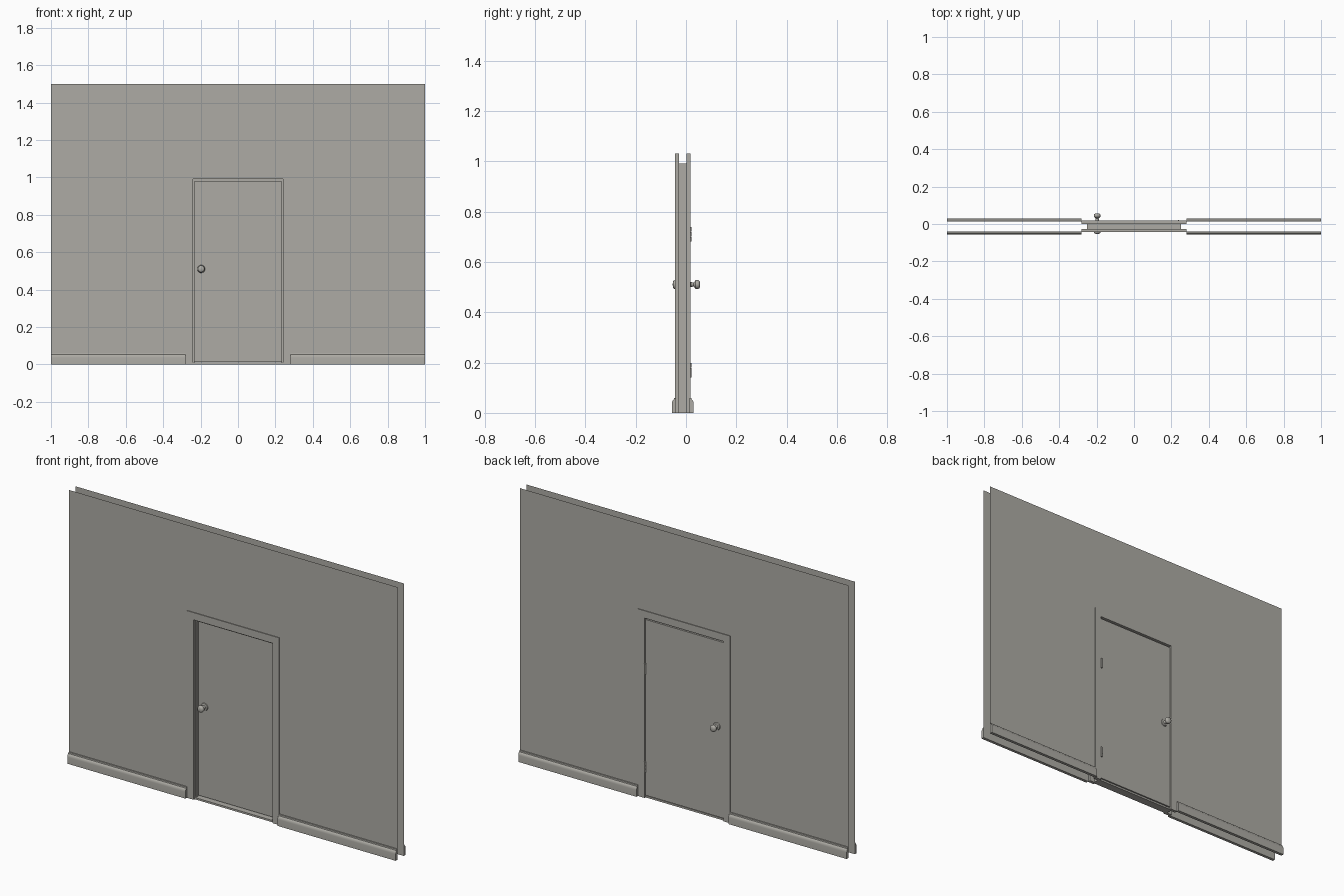
import bpy, bmesh, math
from mathutils import Matrix

if "Cube" in bpy.data.objects:
    bpy.data.objects.remove(bpy.data.objects["Cube"])

MID = -0.013                      # middle plane of the wall in y
paint = bpy.data.materials.new("warm_grey")
paint.diffuse_color = (0.42, 0.41, 0.375, 1)
paint.use_nodes = True
paint.node_tree.nodes["Principled BSDF"].inputs["Base Color"].default_value = paint.diffuse_color


def finish(name, bm, smooth=False):
    bmesh.ops.recalc_face_normals(bm, faces=bm.faces)
    me = bpy.data.meshes.new(name)
    bm.to_mesh(me)
    bm.free()
    me.materials.append(paint)
    ob = bpy.data.objects.new(name, me)
    bpy.context.collection.objects.link(ob)
    if smooth:
        bpy.ops.object.select_all(action='DESELECT')
        bpy.context.view_layer.objects.active = ob
        ob.select_set(True)
        bpy.ops.object.shade_smooth_by_angle(angle=math.radians(40))
    return ob


def add_box(bm, x0, x1, y0, y1, z0, z1):
    m = Matrix.Translation(((x0 + x1) / 2, (y0 + y1) / 2, (z0 + z1) / 2))
    m = m @ Matrix.Diagonal((x1 - x0, y1 - y0, z1 - z0, 1))
    bmesh.ops.create_cube(bm, size=1, matrix=m)


def surround(name, inner, outer, top_in, top_out, y0, y1):
    """Two uprights and a head piece around the opening, as one U-shaped solid."""
    bm = bmesh.new()
    pts = [(-outer, 0), (-inner, 0), (-inner, top_in), (inner, top_in),
           (inner, 0), (outer, 0), (outer, top_out), (-outer, top_out)]
    face = bm.faces.new([bm.verts.new((x, y0, z)) for x, z in pts])
    ext = bmesh.ops.extrude_face_region(bm, geom=[face], use_keep_orig=True)
    for v in ext['geom']:
        if isinstance(v, bmesh.types.BMVert):
            v.co.y = y1
    return finish(name, bm)


def lathe(name, profile, x, y, z, direction):
    """Turned shape around the y axis: profile holds (distance, radius)."""
    bm = bmesh.new()
    vs = [bm.verts.new((r, d, 0)) for d, r in profile]
    es = [bm.edges.new(p) for p in zip(vs, vs[1:])]
    bmesh.ops.spin(bm, geom=vs + es, axis=(0, 1, 0), cent=(0, 0, 0),
                   angle=math.tau, steps=24)
    bmesh.ops.remove_doubles(bm, verts=bm.verts, dist=1e-5)
    for v in bm.verts:
        v.co = (v.co.x + x, y + direction * v.co.y, v.co.z + z)
    return finish(name, bm, True)


for side, s in (("front", -1), ("back", 1)):
    # thin wall sheet with a door opening
    wy = MID + s * 0.027
    bm = bmesh.new()
    pts = [(-1, 0), (-0.26, 0), (-0.26, 1.01), (0.26, 1.01),
           (0.26, 0), (1, 0), (1, 1.5), (-1, 1.5)]
    bm.faces.new([bm.verts.new((x, wy, z)) for x, z in pts])
    finish(side + "_wall", bm)

    # casing boards
    ys = sorted((MID + s * 0.031, MID + s * 0.014))
    surround(side + "_casing", 0.24, 0.28, 0.99, 1.03, *ys)

    # baseboards with rounded top, left and right of the door
    prof = [(0.0, 0.0), (0.0165, 0.0), (0.0165, 0.036), (0.0155, 0.044),
            (0.012, 0.05), (0.0085, 0.053), (0.0075, 0.06), (0.0, 0.06)]
    for label, xa, xb in (("left", -1, -0.28), ("right", 0.28, 1)):
        bm = bmesh.new()
        ends = [[bm.verts.new((x, wy + s * d, z)) for d, z in prof] for x in (xa, xb)]
        n = len(prof)
        for e in ends:
            bm.faces.new(e)
        for i in range(n):
            j = (i + 1) % n
            bm.faces.new((ends[0][i], ends[0][j], ends[1][j], ends[1][i]))
        finish(f"{side}_{label}_baseboard", bm, True)

# jamb lining, door stop and sill
surround("jamb", 0.239, 0.25, 0.983, 0.99, -0.03, 0.003)
surround("door_stop", 0.233, 0.24, 0.978, 0.985, -0.026, -0.011)
bm = bmesh.new()
add_box(bm, -0.24, 0.24, -0.036, 0.01, 0, 0.01)
finish("sill", bm)

# door slab
bm = bmesh.new()
add_box(bm, -0.2365, 0.2365, -0.01, 0.013, 0.014, 0.981)
finish("door", bm)

# knobs with rosette
knob = [(0, 0.0), (0, 0.021), (0.004, 0.019), (0.006, 0.010), (0.017, 0.008),
        (0.021, 0.012), (0.025, 0.017), (0.033, 0.0185), (0.039, 0.016),
        (0.042, 0.011), (0.043, 0.0)]
lathe("back_knob", knob, -0.197, 0.013, 0.51, 1)
lathe("front_knob", knob, -0.197, -0.01, 0.51, -1)

# hinge barrels made of three knuckles
for label, z in (("lower", 0.17), ("upper", 0.71)):
    bm = bmesh.new()
    for k in (-1, 0, 1):
        bmesh.ops.create_cone(bm, cap_ends=True, segments=12, radius1=0.005,
                              radius2=0.005, depth=0.0185,
                              matrix=Matrix.Translation((0.2375, 0.0165, z + k * 0.0195)))
    add_box(bm, 0.231, 0.2375, 0.0125, 0.0145, z - 0.029, z + 0.029)
    finish(label + "_hinge", bm, True)
